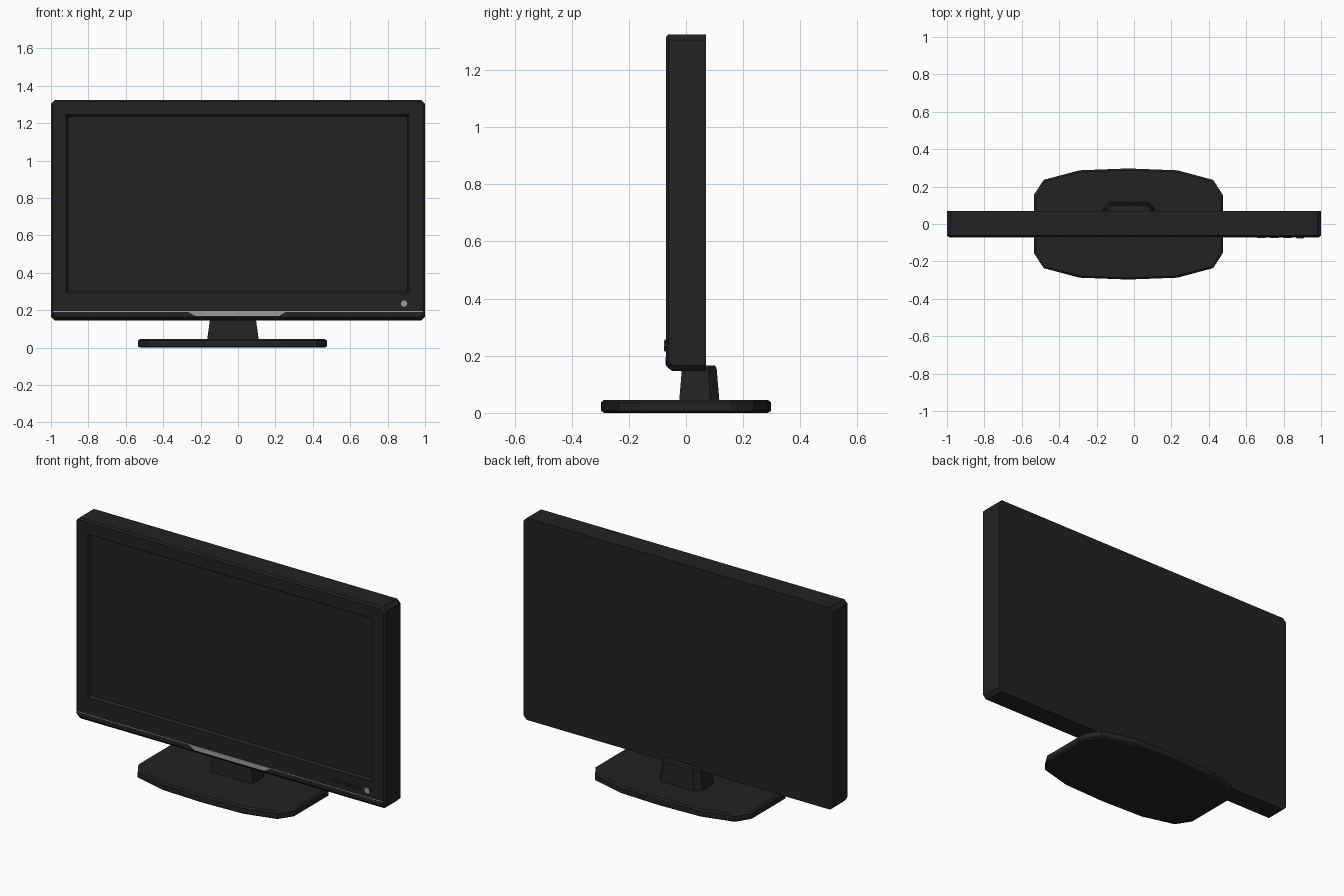
import bpy, bmesh, math

if "Cube" in bpy.data.objects:
    bpy.data.objects.remove(bpy.data.objects["Cube"])


def material(name, value):
    m = bpy.data.materials.new(name)
    m.diffuse_color = (value, value, value, 1)
    m.use_nodes = True
    m.node_tree.nodes["Principled BSDF"].inputs["Base Color"].default_value = m.diffuse_color
    return m


BLACK = material("black plastic", 0.016)
SILVER = material("silver trim", 0.33)


def loft(name, rings, mat):
    """Join equal-length point rings with quads and cap both ends."""
    bm = bmesh.new()
    loops = [[bm.verts.new(p) for p in ring] for ring in rings]
    n = len(loops[0])
    for a, b in zip(loops, loops[1:]):
        for i in range(n):
            j = (i + 1) % n
            bm.faces.new((a[i], a[j], b[j], b[i]))
    bm.faces.new(loops[0][::-1])
    bm.faces.new(loops[-1])
    bmesh.ops.remove_doubles(bm, verts=bm.verts, dist=1e-5)
    bmesh.ops.recalc_face_normals(bm, faces=bm.faces)
    mesh = bpy.data.meshes.new(name)
    bm.to_mesh(mesh)
    bm.free()
    mesh.materials.append(mat)
    ob = bpy.data.objects.new(name, mesh)
    bpy.context.collection.objects.link(ob)
    return ob


def panel_ring(x0, x1, z0, z1, y, c):
    """Rectangle facing the front with corners cut by c."""
    return [(x0 + c, y, z0), (x1 - c, y, z0), (x1, y, z0 + c), (x1, y, z1 - c),
            (x1 - c, y, z1), (x0 + c, y, z1), (x0, y, z1 - c), (x0, y, z0 + c)]


# Housing: sunken screen, sloped inner lip, flat bezel, rounded rim, flat back
loft("housing_and_screen", [
    panel_ring(-0.910, 0.905, 0.303, 1.237, -0.056, 0.0005),
    panel_ring(-0.920, 0.915, 0.293, 1.246, -0.070, 0.0005),
    panel_ring(-0.990, 0.990, 0.165, 1.315, -0.070, 0.018),
    panel_ring(-1.0, 1.0, 0.157, 1.325, -0.062, 0.020),
    panel_ring(-1.0, 1.0, 0.146, 1.325, -0.048, 0.020),
    panel_ring(-1.0, 1.0, 0.146, 1.325, 0.070, 0.020),
], BLACK)


def plate(name, outline, y0, y1, mat):
    """Thin plate lying on the bezel, from an x-z outline."""
    return loft(name, [[(x, y, z) for x, z in outline] for y in (y0, y1)], mat)


# Silver trim across the lower bezel, with a wider tapered centre piece
plate("trim_line", [(-0.99, 0.191), (0.99, 0.191), (0.99, 0.195), (-0.99, 0.195)],
      -0.0712, -0.069, SILVER)
plate("trim_centre", [(-0.23, 0.170), (0.22, 0.170), (0.265, 0.196), (-0.275, 0.196)],
      -0.0725, -0.069, SILVER)

# Control buttons and round power button
for i, x in enumerate((0.68, 0.75, 0.82)):
    plate(f"control_button_{i + 1}",
          [(x - 0.022, 0.226), (x + 0.022, 0.226), (x + 0.022, 0.239), (x - 0.022, 0.239)],
          -0.076, -0.069, BLACK)


def disc(cx, cz, r, n=16):
    return [(cx + r * math.cos(2 * math.pi * k / n), cz + r * math.sin(2 * math.pi * k / n))
            for k in range(n)]


plate("power_button_ring", disc(0.888, 0.235, 0.021), -0.075, -0.069, BLACK)
plate("power_button", disc(0.888, 0.235, 0.017), -0.0775, -0.074, SILVER)

# Stand neck: tapered block with cut rear corners
CX = -0.027


def neck_ring(w, yf, yb, c, z):
    return [(CX - w, yf, z), (CX + w, yf, z), (CX + w, yb - c, z),
            (CX + w - c, yb, z), (CX - w + c, yb, z), (CX - w, yb - c, z)]


loft("stand_neck", [neck_ring(0.138, -0.024, 0.117, 0.032, 0.040),
                    neck_ring(0.122, -0.014, 0.107, 0.028, 0.158),
                    neck_ring(0.116, -0.008, 0.100, 0.026, 0.166)], BLACK)

# Stand base: many-sided foot with softened rims
half = [(0.505, 0.155), (0.453, 0.236), (0.262, 0.287), (0.0, 0.297)]
right = [(x, -y) for x, y in reversed(half)] + half
outline = right + [(-x, y) for x, y in half[-2::-1]] + [(-x, -y) for x, y in half[:-1]]


def base_ring(inset, z):
    return [(CX - 0.003 + x * (1 - inset / 0.505), y * (1 - inset / 0.297), z) for x, y in outline]


loft("stand_base", [base_ring(0.010, 0.0), base_ring(0.0, 0.007),
                    base_ring(0.0, 0.037), base_ring(0.010, 0.045)], BLACK)
